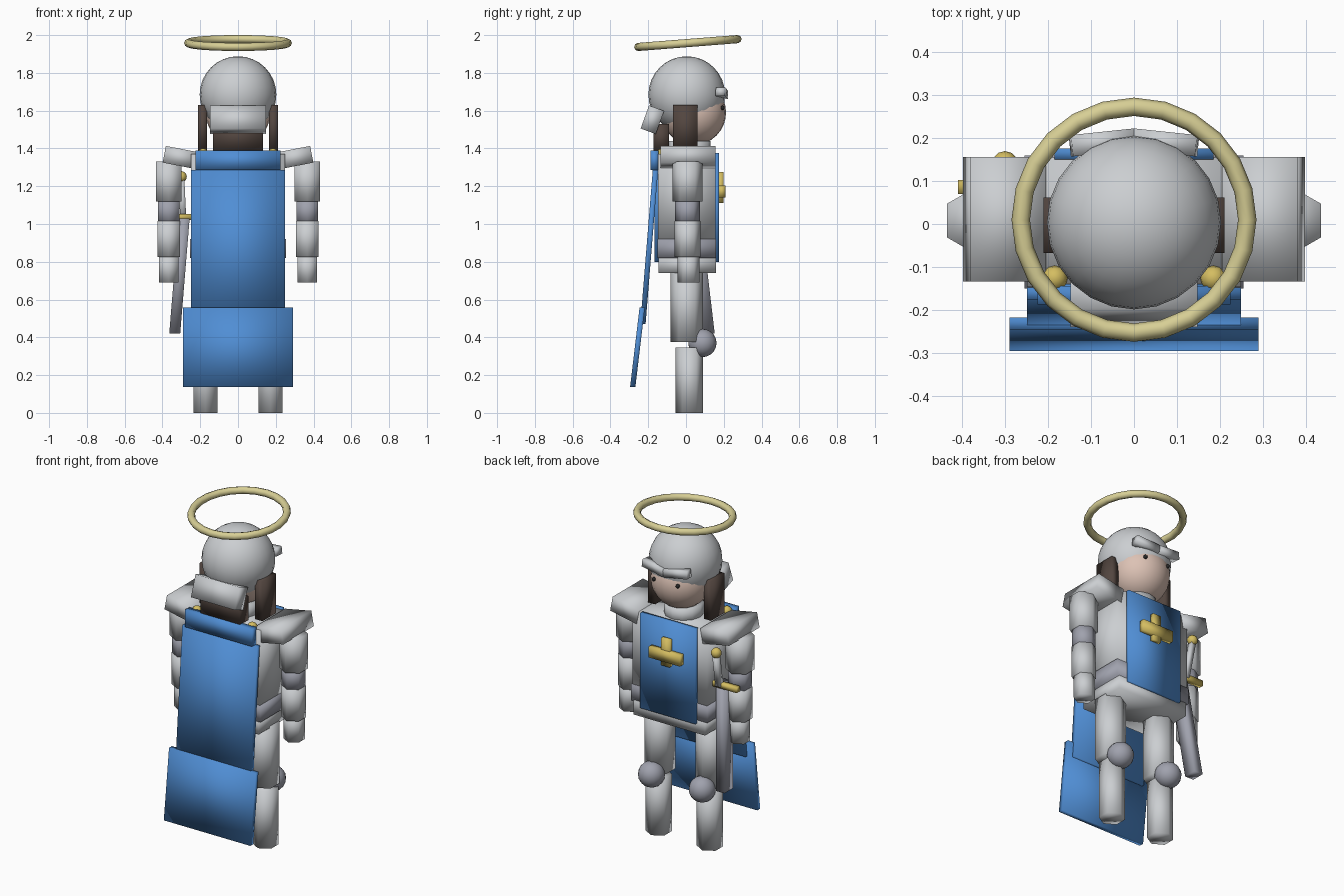
import bpy, bmesh, math
from mathutils import Vector, Matrix

if "Cube" in bpy.data.objects:
    bpy.data.objects.remove(bpy.data.objects["Cube"])


def material(name, rgb):
    m = bpy.data.materials.new(name)
    m.diffuse_color = (*rgb, 1)
    m.use_nodes = True
    m.node_tree.nodes["Principled BSDF"].inputs["Base Color"].default_value = m.diffuse_color
    return m


ARMOUR = material("light_armour", (0.60, 0.62, 0.64))
STEEL = material("grey_steel", (0.35, 0.36, 0.42))
BLUE = material("blue_cloth", (0.08, 0.27, 0.66))
GOLD = material("gold", (0.66, 0.51, 0.12))
HALO = material("pale_gold", (0.68, 0.62, 0.30))
HAIR = material("dark_hair", (0.085, 0.06, 0.05))
SKIN = material("skin", (0.72, 0.54, 0.46))
DARK = material("dark_eye", (0.02, 0.02, 0.02))


def finish(name, bm, mat, matrix):
    me = bpy.data.meshes.new(name)
    bmesh.ops.recalc_face_normals(bm, faces=bm.faces)
    bm.transform(matrix)
    bm.to_mesh(me)
    bm.free()
    for p in me.polygons:
        p.use_smooth = True
    me.materials.append(mat)
    ob = bpy.data.objects.new(name, me)
    bpy.context.collection.objects.link(ob)
    return ob


def box(name, size, loc, mat, rx=0, ry=0, rz=0):
    bm = bmesh.new()
    bmesh.ops.create_cube(bm, size=1)
    bm.transform(Matrix.Diagonal((*size, 1)))
    rot = (Matrix.Rotation(math.radians(rz), 4, 'Z')
           @ Matrix.Rotation(math.radians(ry), 4, 'Y')
           @ Matrix.Rotation(math.radians(rx), 4, 'X'))
    return finish(name, bm, mat, Matrix.Translation(loc) @ rot)


def span(name, x, y, z, mat):
    """Box from its (min, max) limits."""
    lim = (x, y, z)
    return box(name, [b - a for a, b in lim], [(a + b) / 2 for a, b in lim], mat)


def prism(name, r, z, xy, mat, sides=6):
    bm = bmesh.new()
    bmesh.ops.create_cone(bm, cap_ends=True, segments=sides, radius1=r, radius2=r,
                          depth=z[1] - z[0])
    return finish(name, bm, mat, Matrix.Translation((*xy, (z[0] + z[1]) / 2)))


def ball(name, r, loc, mat, seg=16, rings=10):
    bm = bmesh.new()
    bmesh.ops.create_uvsphere(bm, u_segments=seg, v_segments=rings, radius=r)
    return finish(name, bm, mat, Matrix.Translation(loc))


def bar(name, a, b, sx, sy, mat):
    """Box running between two points."""
    a, b = Vector(a), Vector(b)
    bm = bmesh.new()
    bmesh.ops.create_cube(bm, size=1)
    for v in bm.verts:
        end = b if v.co.z > 0 else a
        v.co = end + Vector((v.co.x * sx, v.co.y * sy, 0))
    return finish(name, bm, mat, Matrix())


# Torso
span("chest", (-.25, .25), (-.147, .155), (.91, 1.37), ARMOUR)
span("waist_band", (-.255, .255), (-.15, .16), (.82, .92), STEEL)
span("hips", (-.24, .24), (-.145, .16), (.74, .83), ARMOUR)
prism("collar", .11, (1.34, 1.44), (0, .02), ARMOUR, 12)

# Tabard and cross emblem
span("front_tabard", (-.185, .185), (.15, .176), (.80, 1.375), BLUE)
span("back_tabard", (-.185, .185), (-.167, -.14), (.80, 1.375), BLUE)
span("emblem_upright", (-.028, .028), (.17, .198), (1.11, 1.275), GOLD)
span("emblem_crossbar", (-.105, .105), (.17, .208), (1.14, 1.205), GOLD)

# Limbs, mirrored
for s, side in ((-1, "left"), (1, "right")):
    arm = (s * .367, .008)
    prism(side + "_upper_arm", .079, (1.12, 1.33), arm, ARMOUR)
    prism(side + "_elbow", .066, (1.0, 1.135), arm, STEEL)
    prism(side + "_forearm", .069, (.825, 1.015), arm, ARMOUR)
    prism(side + "_hand", .059, (.69, .84), (s * .367, .013), ARMOUR)
    box(side + "_shoulder_pad", (.18, .291, .09), (s * .302, .011, 1.352), ARMOUR, ry=-s * 11)
    prism(side + "_thigh", .086, (.375, .75), (s * .172, .004), ARMOUR)
    prism(side + "_shin", .073, (0, .347), (s * .172, .017), ARMOUR)
    ball(side + "_knee", .075, (s * .17, .087, .37), STEEL)
    # Hair lock, cape clasp, eye and half of the brow
    span(side + "_hair_lock", (s * .187 - .024, s * .187 + .024), (-.068, .062),
         (1.39, 1.63), HAIR)
    ball(side + "_clasp", .03, (s * .185, -.127, 1.37), GOLD, 12, 8)
    ball(side + "_eye", .012, (s * .08, .193, 1.615), DARK, 8, 6)
    box(side + "_brow_plate", (.15, .05, .045), (s * .073, .19, 1.692), ARMOUR,
        ry=-s * 7, rz=-s * 6)

# Head
ball("helmet", .203, (0, .004, 1.685), ARMOUR, 24, 16)
ball("face", .172, (0, .04, 1.59), SKIN, 24, 16)
span("back_hair", (-.132, .132), (-.172, -.09), (1.385, 1.53), HAIR)
box("helmet_back_plate", (.295, .085, .13), (0, -.178, 1.552), ARMOUR, rx=-20)

# Halo
bm = bmesh.new()
N, M, R, T = 24, 8, .264, .0215
ring = []
for i in range(N):
    a = 2 * math.pi * i / N
    ring.append([bm.verts.new(((R + T * math.cos(b)) * math.cos(a),
                               (R + T * math.cos(b)) * math.sin(a), T * math.sin(b)))
                 for b in (2 * math.pi * j / M for j in range(M))])
for i in range(N):
    for j in range(M):
        k, l = (i + 1) % N, (j + 1) % M
        bm.faces.new((ring[i][j], ring[k][j], ring[k][l], ring[i][l]))
finish("halo", bm, HALO, Matrix.Translation((0, .01, 1.958))
       @ Matrix.Rotation(math.radians(4.5), 4, 'X'))

# Cape
span("cape_collar", (-.225, .225), (-.188, -.145), (1.285, 1.388), BLUE)
bar("cape_upper", (0, -.228, .47), (0, -.162, 1.285), .5, .028, BLUE)
bar("cape_lower", (0, -.282, .137), (0, -.232, .557), .58, .028, BLUE)

# Sword
ball("sword_pommel", .03, (-.301, .14, 1.25), GOLD, 12, 8)
bar("sword_grip", (-.29, .095, 1.03), (-.3, .14, 1.24), .032, .032, ARMOUR)
span("sword_guard", (-.41, -.225), (.07, .102), (1.02, 1.052), GOLD)
bar("sword_blade", (-.335, .112, .42), (-.285, .04, 1.03), .058, .08, STEEL)
